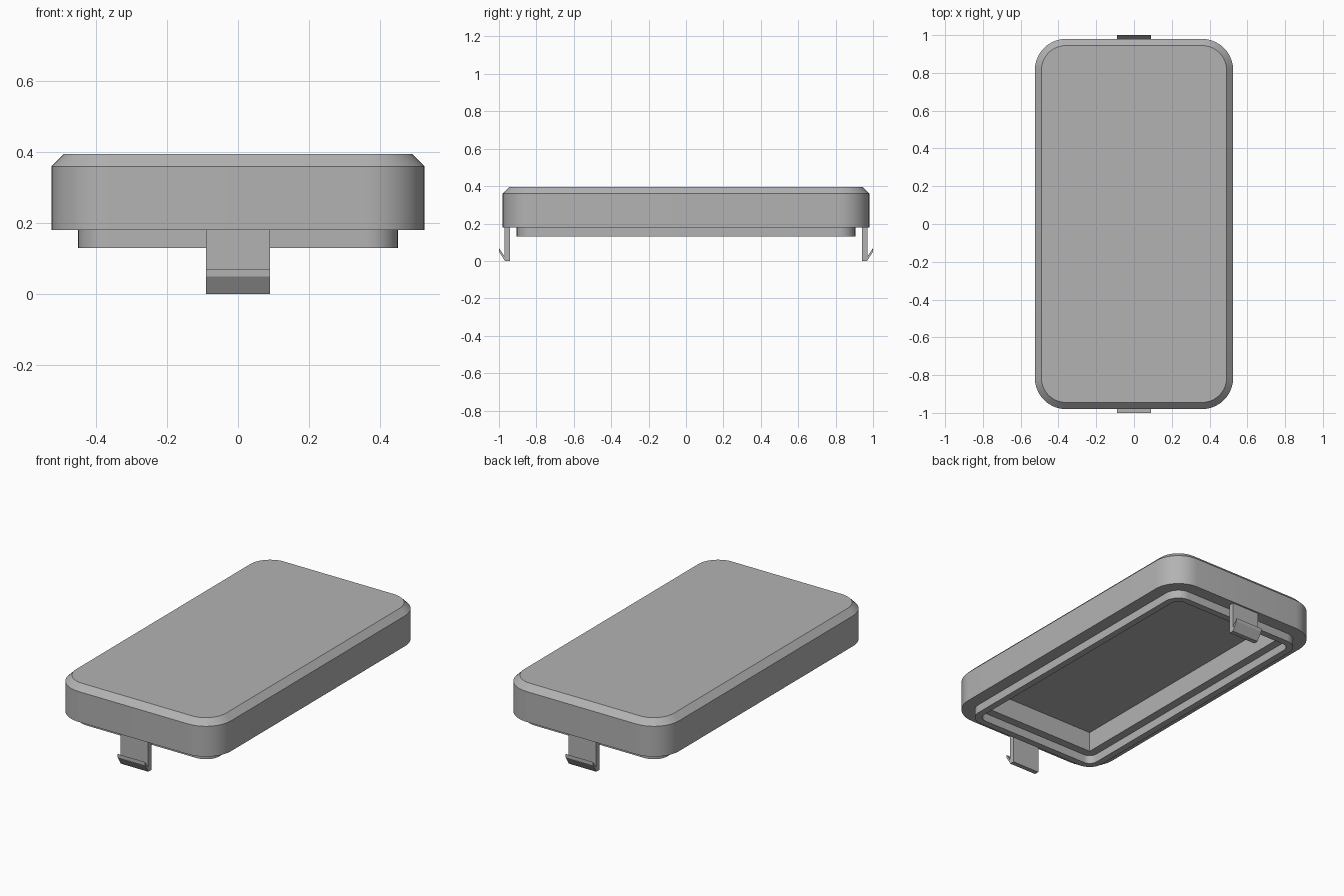
import bpy, bmesh, math

if "Cube" in bpy.data.objects:
    bpy.data.objects.remove(bpy.data.objects["Cube"])

grey = bpy.data.materials.new("light_grey")
grey.diffuse_color = (0.45, 0.45, 0.45, 1)
grey.use_nodes = True
grey.node_tree.nodes["Principled BSDF"].inputs["Base Color"].default_value = grey.diffuse_color

CX, CY, R = 0.36, 0.815, 0.165   # corner arc centres and outer corner radius
STEPS = 10                       # segments per corner


def finish(name, bm, smooth=False):
    bmesh.ops.remove_doubles(bm, verts=bm.verts, dist=1e-5)
    bmesh.ops.recalc_face_normals(bm, faces=bm.faces)
    me = bpy.data.meshes.new(name)
    bm.to_mesh(me)
    bm.free()
    me.materials.append(grey)
    ob = bpy.data.objects.new(name, me)
    bpy.context.collection.objects.link(ob)
    if smooth:
        bpy.ops.object.select_all(action='DESELECT')
        ob.select_set(True)
        bpy.context.view_layer.objects.active = ob
        bpy.ops.object.shade_smooth_by_angle(angle=math.radians(30))
    return ob


def rounded_ring(bm, inset, z):
    """Rounded rectangle of vertices, inset from the outer outline."""
    r = R - inset
    ring = []
    for q, (sx, sy) in enumerate([(1, 1), (-1, 1), (-1, -1), (1, -1)]):
        for i in range(STEPS + 1):
            a = math.pi / 2 * (q + i / STEPS)
            ring.append(bm.verts.new((sx * CX + r * math.cos(a),
                                      sy * CY + r * math.sin(a), z)))
    return ring


# Lid: chamfered top, straight wall, rim, locating lip, ledge and cavity
section = [(0.035, 0.395), (0, 0.36), (0, 0.18), (0.075, 0.18), (0.075, 0.13),
           (0.115, 0.13), (0.115, 0.18), (0.165, 0.18), (0.165, 0.30)]
bm = bmesh.new()
rings = [rounded_ring(bm, i, z) for i, z in section]
n = len(rings[0])
for a, b in zip(rings, rings[1:]):
    for i in range(n):
        j = (i + 1) % n
        bm.faces.new((a[i], a[j], b[j], b[i]))
bm.faces.new(rings[0])
bm.faces.new([rings[-1][i] for i in range(0, n, STEPS + 1)])
finish("lid", bm, smooth=True)

# Snap clips: leg with an upturned barb, one on each short end
clip = [(0.94, 0.18), (0.94, 0), (0.968, 0), (1.0, 0.05),
        (1.0, 0.07), (0.97, 0.025), (0.97, 0.18)]
for name, s in (("front_clip", -1), ("back_clip", 1)):
    bm = bmesh.new()
    left, right = ([bm.verts.new((x, s * y, z)) for y, z in clip] for x in (-0.09, 0.09))
    bm.faces.new(left)
    bm.faces.new(right)
    for i in range(len(clip)):
        j = (i + 1) % len(clip)
        bm.faces.new((left[i], left[j], right[j], right[i]))
    finish(name, bm)
